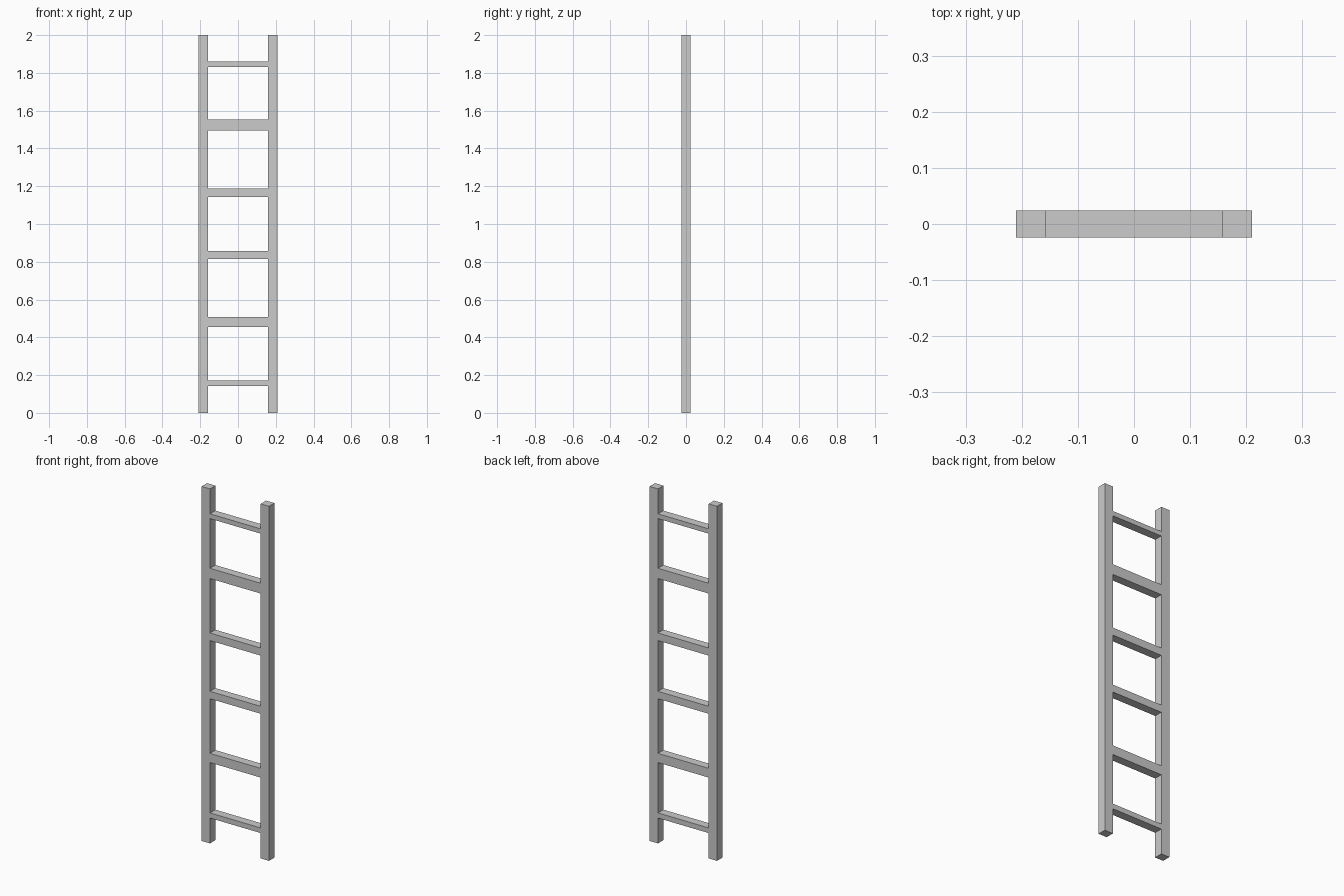
import bpy

if "Cube" in bpy.data.objects:
    bpy.data.objects.remove(bpy.data.objects["Cube"])

OUTER, INNER = 0.21, 0.158   # rail outer and inner faces
HALF_DEPTH = 0.024


def box(name, x0, x1, z0, z1):
    bpy.ops.mesh.primitive_cube_add(size=1, location=((x0 + x1) / 2, 0, (z0 + z1) / 2))
    ob = bpy.context.object
    ob.name = name
    ob.scale = (x1 - x0, 2 * HALF_DEPTH, z1 - z0)
    bpy.ops.object.transform_apply(location=False, rotation=False, scale=True)
    return ob


# side rails
box("left_rail", -OUTER, -INNER, 0, 2)
box("right_rail", INNER, OUTER, 0, 2)

# rungs of uneven height, flush with the rails
rungs = [(0.143, 0.172), (0.456, 0.508), (0.816, 0.858),
         (1.144, 1.187), (1.494, 1.552), (1.832, 1.859)]
for i, (z0, z1) in enumerate(rungs, 1):
    box(f"rung_{i}", -INNER, INNER, z0, z1)
